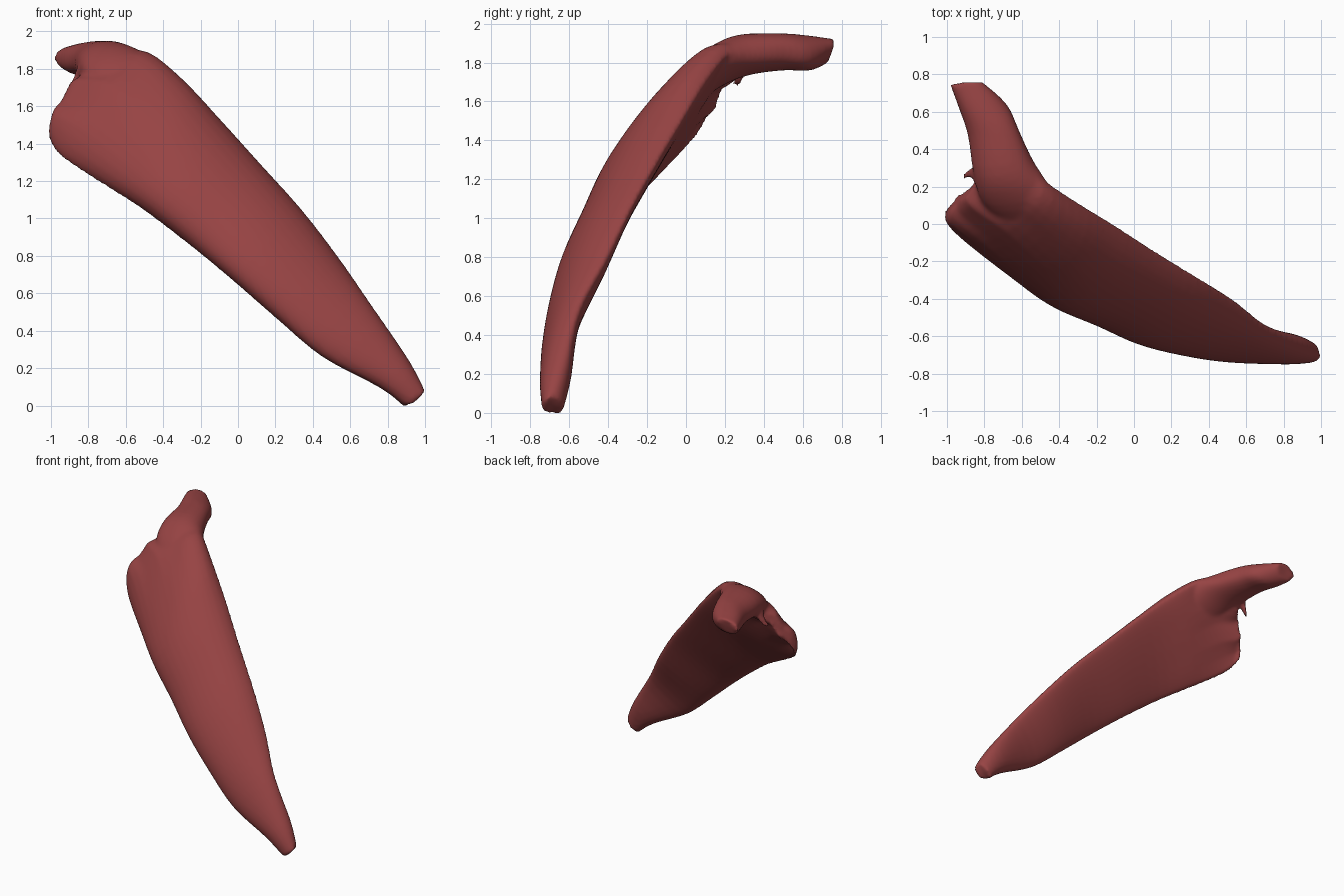
import bpy, bmesh, math
from mathutils import Vector as V

if "Cube" in bpy.data.objects:
    bpy.data.objects.remove(bpy.data.objects["Cube"])

mat = bpy.data.materials.new("muscle_red")
mat.diffuse_color = (0.31, 0.057, 0.057, 1)
mat.use_nodes = True
mat.node_tree.nodes["Principled BSDF"].inputs["Base Color"].default_value = mat.diffuse_color


def spline(a, b, c, d, t):
    return 0.5 * (2 * b + (c - a) * t + (2 * a - 5 * b + 4 * c - d) * t * t
                  + (3 * b - a - 3 * c + d) * t ** 3)


def loft(name, stations, sides=32, steps=4):
    """Each station: lower edge, outer middle, upper edge, inner middle, fold depth."""
    rings = []
    for lo, out, up, inn, fold in stations:
        lo, out, up, inn = V(lo), V(out), V(up), V(inn)
        mid, half = (lo + up) / 2, (up - lo) / 2
        thick = (out - inn).normalized()
        ring = []
        for i in range(sides):
            a = 2 * math.pi * i / sides
            s = abs(math.sin(a)) ** 0.85          # slightly blunt edges
            bulge = ((out if i < sides / 2 else inn) - mid) * s
            ripple = thick * fold * s * math.cos(9 * math.cos(a))
            ring.append(mid - half * math.cos(a) + bulge + ripple)
        rings.append(ring)
    n = len(rings)
    fine = []
    for k in range(n - 1):
        q = [rings[max(k - 1, 0)], rings[k], rings[k + 1], rings[min(k + 2, n - 1)]]
        for j in range(steps):
            fine.append([spline(*p, j / steps) for p in zip(*q)])
    fine.append(rings[-1])

    bm = bmesh.new()
    rows = [[bm.verts.new(p) for p in r] for r in fine]
    for r0, r1 in zip(rows, rows[1:]):
        for i in range(sides):
            j = (i + 1) % sides
            bm.faces.new((r0[i], r0[j], r1[j], r1[i]))
    for r in (rows[0], rows[-1]):
        centre = bm.verts.new(sum((v.co for v in r), V()) / sides)
        for i in range(sides):
            bm.faces.new((r[i], r[(i + 1) % sides], centre))
    bmesh.ops.recalc_face_normals(bm, faces=bm.faces)
    me = bpy.data.meshes.new(name)
    bm.to_mesh(me)
    bm.free()
    ob = bpy.data.objects.new(name, me)
    bpy.context.collection.objects.link(ob)
    me.materials.append(mat)
    return ob


# broad curved belly, from the narrow low tip to the ragged upper lobe
belly = loft("muscle", [
    ((.89, -.69, .00), (.965, -.74, .03), (.995, -.68, .09), (.93, -.63, .02), 0),
    ((.75, -.67, .10), (.83, -.75, .17), (.91, -.64, .25), (.82, -.59, .18), 0),
    ((.45, -.66, .26), (.58, -.73, .39), (.72, -.56, .53), (.58, -.56, .41), 0),
    ((.20, -.60, .47), (.36, -.68, .63), (.54, -.42, .79), (.36, -.45, .65), 0),
    ((-.03, -.53, .67), (.15, -.61, .86), (.34, -.29, 1.05), (.14, -.36, .87), 0),
    ((-.25, -.43, .85), (-.05, -.51, 1.08), (.13, -.16, 1.28), (-.07, -.25, 1.07), 0),
    ((-.50, -.32, 1.04), (-.28, -.395, 1.32), (-.10, -.01, 1.53), (-.32, -.12, 1.29), 0),
    ((-.72, -.19, 1.18), (-.47, -.235, 1.53), (-.30, .11, 1.73), (-.54, .02, 1.47), 0),
    ((-.94, -.04, 1.32), (-.68, -.04, 1.71), (-.48, .24, 1.86), (-.72, .12, 1.61), .006),
    ((-1., .05, 1.41), (-.85, .09, 1.73), (-.60, .36, 1.86), (-.86, .18, 1.64), .018),
    ((-.98, .10, 1.49), (-.90, .15, 1.71), (-.70, .36, 1.85), (-.89, .20, 1.66), .022),
])

# upper tendon growing out of the belly and bending backwards
tendon = loft("upper_tendon", [
    ((-.72, .00, 1.63), (-.56, -.01, 1.76), (-.42, .08, 1.74), (-.60, .08, 1.62), 0),
    ((-.82, .14, 1.76), (-.64, .11, 1.87), (-.46, .21, 1.84), (-.66, .22, 1.70), 0),
    ((-.86, .28, 1.81), (-.70, .26, 1.94), (-.54, .34, 1.85), (-.70, .34, 1.74), 0),
    ((-.89, .48, 1.84), (-.74, .48, 1.95), (-.615, .50, 1.85), (-.76, .50, 1.76), 0),
    ((-.94, .63, 1.85), (-.80, .62, 1.94), (-.68, .64, 1.84), (-.82, .64, 1.76), 0),
    ((-.985, .75, 1.86), (-.90, .76, 1.92), (-.81, .76, 1.88), (-.89, .73, 1.80), 0),
])

# small torn spur hanging in the notch
spur = loft("notch_spur", [
    ((-.86, .24, 1.81), (-.82, .22, 1.83), (-.78, .28, 1.83), (-.83, .32, 1.81), 0),
    ((-.88, .26, 1.75), (-.86, .24, 1.76), (-.83, .28, 1.76), (-.86, .31, 1.75), 0),
    ((-.92, .24, 1.68), (-.90, .24, 1.70), (-.87, .27, 1.70), (-.90, .28, 1.68), 0),
], sides=12)

# fuse the parts into one skin
for ob in (belly, tendon, spur):
    ob.select_set(True)
bpy.context.view_layer.objects.active = belly
bpy.ops.object.join()
remesh = belly.modifiers.new("fuse", 'REMESH')
remesh.mode = 'VOXEL'
remesh.voxel_size = 0.014
soften = belly.modifiers.new("soften", 'SMOOTH')
soften.factor, soften.iterations = 0.5, 6
for m in ("fuse", "soften"):
    bpy.ops.object.modifier_apply(modifier=m)
belly.data.materials.clear()
belly.data.materials.append(mat)
bpy.ops.object.shade_smooth()
